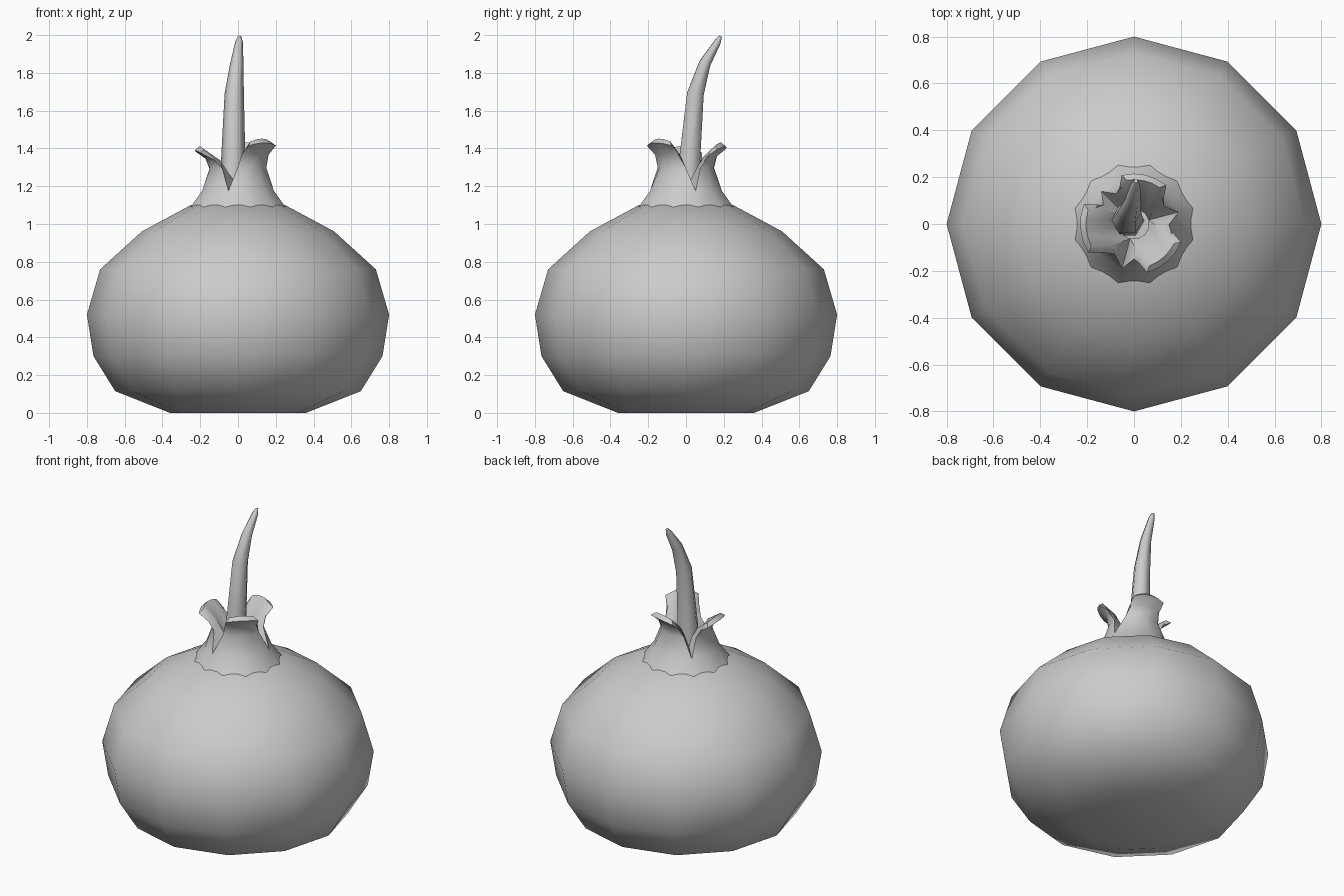
import bpy, bmesh
from math import sin, cos, pi, radians
from mathutils import Vector

if "Cube" in bpy.data.objects:
    bpy.data.objects.remove(bpy.data.objects["Cube"])


def finish(name, bm, angle=60):
    bmesh.ops.remove_doubles(bm, verts=bm.verts, dist=0.0005)
    bmesh.ops.recalc_face_normals(bm, faces=bm.faces)
    mesh = bpy.data.meshes.new(name)
    bm.to_mesh(mesh)
    bm.free()
    ob = bpy.data.objects.new(name, mesh)
    bpy.context.collection.objects.link(ob)
    bpy.ops.object.select_all(action='DESELECT')
    ob.select_set(True)
    bpy.context.view_layer.objects.active = ob
    bpy.ops.object.shade_smooth_by_angle(angle=radians(angle))
    return ob


def loft(bm, rings):
    """Skin closed rings of points and cap both ends."""
    vs = [[bm.verts.new(p) for p in ring] for ring in rings]
    n = len(vs[0])
    for a, b in zip(vs, vs[1:]):
        for i in range(n):
            j = (i + 1) % n
            bm.faces.new((a[i], a[j], b[j], b[i]))
    bm.faces.new(vs[0][::-1])
    bm.faces.new(vs[-1])


# Bulb: twelve-sided lathe
profile = [(0.36, 0), (0.65, 0.115), (0.765, 0.30), (0.80, 0.52),
           (0.73, 0.76), (0.51, 0.96), (0.25, 1.10)]
bm = bmesh.new()
loft(bm, [[(r * cos(i * pi / 6), r * sin(i * pi / 6), z) for i in range(12)]
          for r, z in profile])
finish("bulb", bm)

# Neck: three curled skins, up the outside and down the inside
# rows: radius, height, half width in degrees, share of tip offset
rows = [(0.26, 1.09, 60, 0), (0.197, 1.175, 60, 0), (0.15, 1.30, 45, 0.2),
        (0.165, 1.37, 36, 0.7), (0.215, 1.42, 27, 1), (0.19, 1.442, 22, 1),
        (0.125, 1.36, 34, 0.5), (0.065, 1.22, 60, 0)]
COLS = 4
bm = bmesh.new()
# centre angle, tip skew, tip height offset, tip radius offset
for centre, skew, dz, dr in [(195, -10, -0.03, 0.015), (315, -3, 0.01, 0.0),
                             (75, 2, -0.01, 0.0)]:
    grid = []
    for r, z, half, w in rows:
        line = []
        for c in range(COLS + 1):
            t = 2 * c / COLS - 1
            a = radians(centre + skew * w + half * t)
            rr = r + dr * w
            zz = z + dz * w - 0.015 * w * t * t
            line.append(bm.verts.new((rr * cos(a), rr * sin(a), zz)))
        grid.append(line)
    for a, b in zip(grid, grid[1:]):
        for c in range(COLS):
            bm.faces.new((a[c], a[c + 1], b[c + 1], b[c]))
    # cut edges of the skin
    for c in (0, COLS):
        for ids in ((1, 2, 6, 7), (2, 3, 5, 6), (3, 4, 5)):
            bm.faces.new([grid[i][c] for i in ids])
finish("neck_skins", bm, 50)

# Sprout: tapered six-sided stem leaning backwards
path = [(-0.03, 0.015, 1.12, 0.075), (-0.025, 0.02, 1.35, 0.064),
        (-0.02, 0.05, 1.69, 0.051), (-0.006, 0.10, 1.85, 0.035),
        (0.006, 0.168, 1.965, 0.02), (0.008, 0.183, 1.993, 0.009)]
pts = [Vector(p[:3]) for p in path]
rings = []
for k, p in enumerate(pts):
    d = (pts[min(k + 1, len(pts) - 1)] - pts[max(k - 1, 0)]).normalized()
    u = Vector((0, 1, 0)).cross(d).normalized()
    v = d.cross(u)
    r = path[k][3]
    rings.append([p + r * (cos(i * pi / 3) * u + sin(i * pi / 3) * v)
                  for i in range(6)])
bm = bmesh.new()
loft(bm, rings)
finish("sprout", bm, 65)
